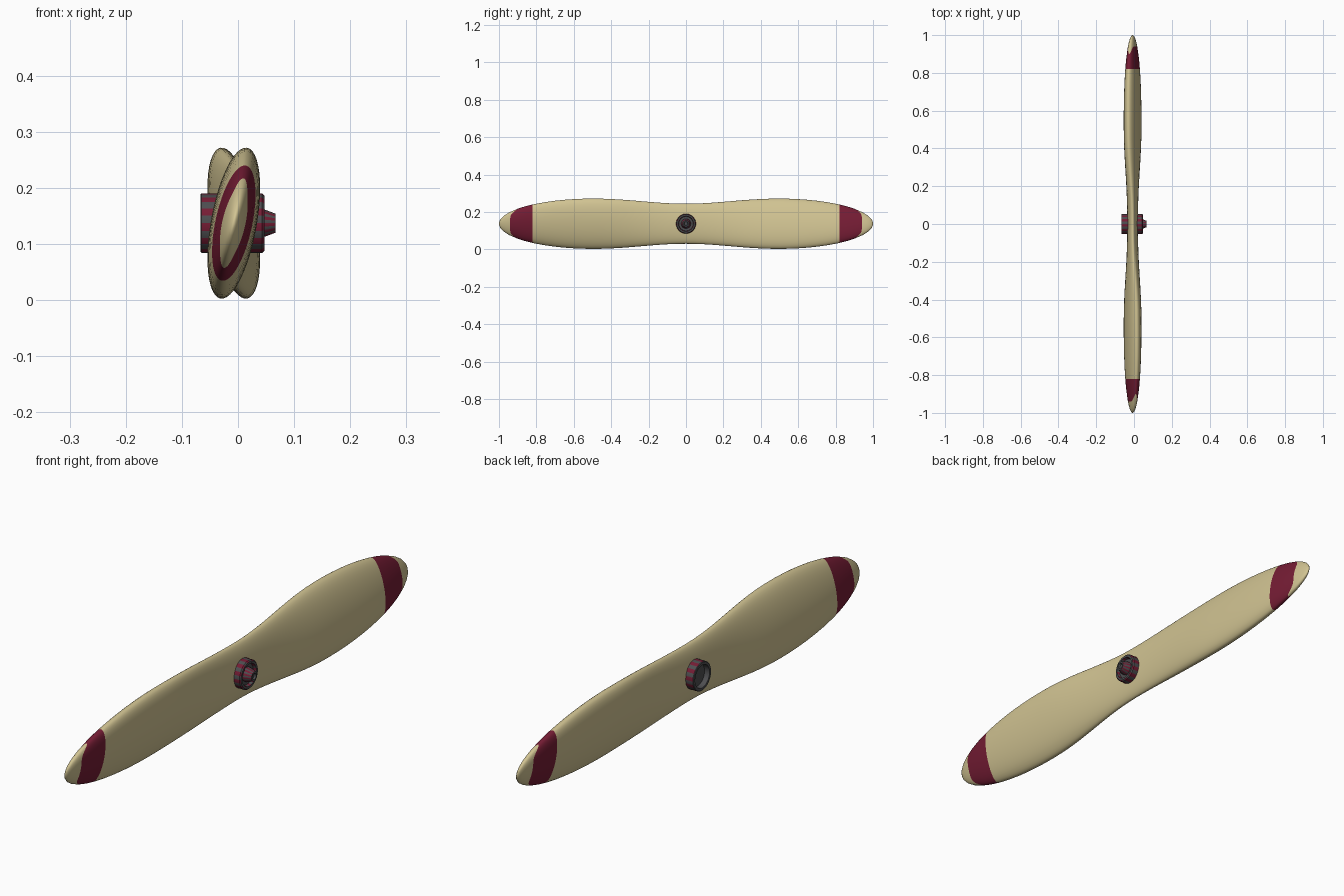
import bpy, bmesh
from math import sin, cos, pi, radians, sqrt

if "Cube" in bpy.data.objects:
    bpy.data.objects.remove(bpy.data.objects["Cube"])

ZC, XB = 0.137, -0.0075   # hub axis height, blade centre in x


def material(name, rgb):
    m = bpy.data.materials.new(name)
    m.diffuse_color = (*rgb, 1)
    m.use_nodes = True
    m.node_tree.nodes["Principled BSDF"].inputs["Base Color"].default_value = m.diffuse_color
    return m


CREAM = material("cream_wood", (0.64, 0.55, 0.29))
RED = material("dark_red", (0.18, 0.012, 0.035))
GREY = material("dark_grey", (0.075, 0.075, 0.08))


def make_object(name, bm, mats, angle):
    bmesh.ops.recalc_face_normals(bm, faces=bm.faces[:])
    me = bpy.data.meshes.new(name)
    bm.to_mesh(me)
    bm.free()
    for m in mats:
        me.materials.append(m)
    ob = bpy.data.objects.new(name, me)
    bpy.context.collection.objects.link(ob)
    bpy.context.view_layer.objects.active = ob
    ob.select_set(True)
    bpy.ops.object.shade_smooth_by_angle(angle=radians(angle))
    ob.select_set(False)
    return ob


def swell(y, root, full, p):
    """Half size along the blade: swelling from the root, then a rounded tip."""
    y = abs(y)
    if y < 0.5:
        return root + (full - root) * (1 - cos(2 * pi * y)) / 2
    return full * sqrt(max(0, 1 - ((y - 0.5) / 0.5) ** p))


def twist(y):
    a = abs(y)
    t = 10 * (1 - cos(2 * pi * a)) / 2 if a < 0.5 else 10 + 6 * (a - 0.5)
    return radians(-t if y > 0 else t)


# Twisted two-bladed propeller with painted bands
N = 48
half = [i / 20 for i in range(1, 17)] + [0.82, 0.85, 0.875, 0.94, 0.965, 0.982, 0.993, 0.9985]
notch = {0.94: 0.04, 0.965: 0.02, 0.982: 0.007}
stations = [-y for y in reversed(half)] + [0] + half
bm = bmesh.new()
rings = []
for y0 in stations:
    ring = []
    for k in range(N):
        a = 2 * pi * k / N
        # paint edge dips back along the leading and trailing edges
        y = y0 - (1 if y0 > 0 else -1) * notch.get(abs(y0), 0) * abs(sin(a)) ** 8
        u = swell(y, 0.028, 0.041, 2.3) * cos(a)
        v = swell(y, 0.107, 0.1365, 2.0) * sin(a)
        t = twist(y)
        ring.append(bm.verts.new((XB + u * cos(t) + v * sin(t), y,
                                  ZC - u * sin(t) + v * cos(t))))
    rings.append(ring)
for i in range(len(rings) - 1):
    mid = abs(stations[i] + stations[i + 1]) / 2
    for k in range(N):
        j = (k + 1) % N
        f = bm.faces.new((rings[i][k], rings[i][j], rings[i + 1][j], rings[i + 1][k]))
        f.material_index = 1 if 0.82 < mid < 0.94 else 0
for ring, y in ((rings[0], -1), (rings[-1], 1)):
    tip = bm.verts.new((XB, y, ZC))
    for k in range(N):
        bm.faces.new((ring[k], ring[(k + 1) % N], tip))
make_object("propeller_blades", bm, [CREAM, RED], 60)


def lathe(name, profile, striped, n=48):
    """Spin (x, radius) points round the hub axis; listed bands get red stripes."""
    bm = bmesh.new()
    rows = []
    for x, r in profile:
        if r == 0:
            rows.append([bm.verts.new((x, 0, ZC))] * n)
        else:
            rows.append([bm.verts.new((x, r * cos(2 * pi * k / n), ZC + r * sin(2 * pi * k / n)))
                         for k in range(n)])
    for i in range(len(rows) - 1):
        for k in range(n):
            j = (k + 1) % n
            vs = []
            for v in (rows[i][k], rows[i][j], rows[i + 1][j], rows[i + 1][k]):
                if v not in vs:
                    vs.append(v)
            f = bm.faces.new(vs)
            f.material_index = 1 if i in striped and k % 4 < 2 else 0
    return make_object(name, bm, [GREY, RED], 30)


# Rear collar, open at the back with a recessed floor
lathe("rear_collar", [(-0.02, 0), (-0.02, 0.053), (-0.065, 0.053), (-0.067, 0.051),
                      (-0.067, 0.042), (-0.048, 0.040), (-0.048, 0)], {1})

# Front collar with a shallow recess
lathe("front_collar", [(0.0, 0), (0.0, 0.053), (0.043, 0.053), (0.047, 0.049),
                       (0.047, 0.041), (0.036, 0.038), (0.036, 0)], {1, 2, 4})

# Tapered shaft nut
lathe("shaft_nut", [(0.03, 0), (0.03, 0.027), (0.048, 0.024), (0.067, 0.017),
                    (0.067, 0.011), (0.060, 0.009), (0.060, 0)], {1, 2})
